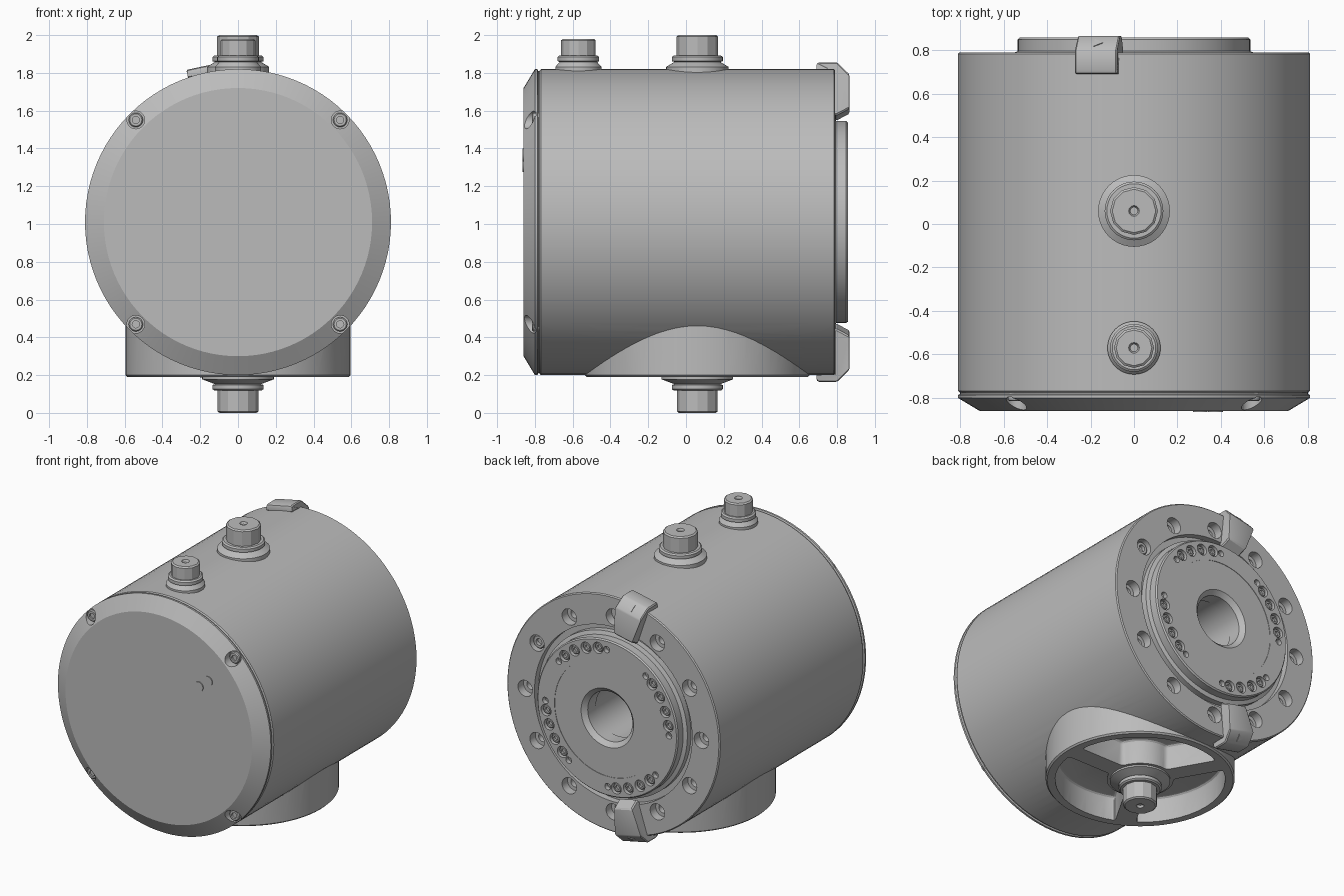
import bpy, bmesh
from math import radians, sin, cos, asin, tau
from mathutils import Matrix

cube = bpy.data.objects.get("Cube")
if cube:
    bpy.data.objects.remove(cube, do_unlink=True)

grey = bpy.data.materials.new("Cast grey")
grey.use_nodes = True
grey.diffuse_color = (0.5, 0.5, 0.5, 1)
grey.node_tree.nodes["Principled BSDF"].inputs["Base Color"].default_value = (0.5, 0.5, 0.5, 1)

MID = 1.01                                   # height of the housing axis
TO_BACK = Matrix.Rotation(radians(-90), 4, 'X')   # turns local +z to +y


def at(x, y, z, turn=Matrix()):
    return Matrix.Translation((x, y, z)) @ turn


def around(radius, degrees, y):
    """Place on the rear face, angle measured from +x towards +z."""
    a = radians(degrees)
    return at(radius * cos(a), y, MID + radius * sin(a), TO_BACK)


def finish(name, bm):
    bmesh.ops.recalc_face_normals(bm, faces=bm.faces)
    mesh = bpy.data.meshes.new(name)
    bm.to_mesh(mesh)
    bm.free()
    mesh.materials.append(grey)
    ob = bpy.data.objects.new(name, mesh)
    bpy.context.collection.objects.link(ob)
    return ob


def lathe(name, profile, places, steps=48, ring=False):
    """Spin (radius, height) points about z and copy to each place."""
    bm = bmesh.new()
    for place in places:
        vs = [bm.verts.new((r, 0, h)) for r, h in profile]
        pairs = list(zip(vs, vs[1:]))
        if ring:
            pairs.append((vs[-1], vs[0]))
        es = [bm.edges.new(p) for p in pairs]
        old = set(bm.verts) - set(vs)
        bmesh.ops.spin(bm, geom=vs + es, cent=(0, 0, 0), axis=(0, 0, 1),
                       angle=tau, steps=steps, use_duplicate=False)
        new = [v for v in bm.verts if v not in old]
        bmesh.ops.remove_doubles(bm, verts=new, dist=1e-5)
        new = [v for v in bm.verts if v not in old]
        bmesh.ops.transform(bm, matrix=place, verts=new)
    return finish(name, bm)


def prism(name, outline, z0, z1):
    bm = bmesh.new()
    face = bm.faces.new([bm.verts.new((x, y, z0)) for x, y in outline])
    ext = bmesh.ops.extrude_face_region(bm, geom=[face])
    top = [g for g in ext["geom"] if isinstance(g, bmesh.types.BMVert)]
    bmesh.ops.translate(bm, verts=top, vec=(0, 0, z1 - z0))
    return finish(name, bm)


def apply(ob, mod):
    bpy.context.view_layer.objects.active = ob
    bpy.ops.object.modifier_apply(modifier=mod.name)


def combine(ob, tool, operation='DIFFERENCE'):
    mod = ob.modifiers.new("Combine", 'BOOLEAN')
    mod.operation, mod.solver, mod.object = operation, 'EXACT', tool
    apply(ob, mod)
    bpy.data.objects.remove(tool, do_unlink=True)


def counterbore(r, depth):
    return [(0, -depth * 1.8), (r * 0.55, -depth * 1.8), (r * 0.55, -depth),
            (r, -depth), (r, 0.1), (0, 0.1)]


def screw(r, h):
    return [(0, -0.02), (r, -0.02), (r, h - 0.006), (r - 0.006, h),
            (r * 0.5, h), (r * 0.5, h * 0.4), (0, h * 0.4)]


axis = at(0, 0, MID, TO_BACK)
HUB_Y = 0.06

# Main housing with recess and bore at the back
housing = lathe("housing", [
    (0, -0.775), (0.803, -0.775), (0.81, -0.768), (0.81, 0.783), (0.803, 0.79),
    (0.60, 0.79), (0.60, 0.745), (0.175, 0.745), (0.175, 0.2), (0, 0.2)],
    [axis], 96)

# Lower round mount, merged with the housing
mount = lathe("mount", [(0, 0.19), (0.585, 0.19), (0.595, 0.20), (0.595, 0.6), (0, 0.6)],
              [at(0, HUB_Y, 0)], 72)
combine(housing, mount, 'UNION')

# Three pockets leave three spokes and a core in the mount
for k in range(3):
    outline = []
    for r, flip in ((0.535, False), (0.21, True)):
        margin = asin(0.065 / r)
        a0, a1 = margin, tau / 3 - margin
        arc = [a0 + (a1 - a0) * i / 14 for i in range(15)]
        if flip:
            arc.reverse()
        outline += [(r * cos(a + k * tau / 3), HUB_Y + r * sin(a + k * tau / 3)) for a in arc]
    pocket = prism("pocket", outline, 0.1, 0.36)
    bevel = pocket.modifiers.new("Round", 'BEVEL')
    bevel.width, bevel.segments = 0.035, 3
    bevel.limit_method, bevel.angle_limit = 'ANGLE', radians(40)
    apply(pocket, bevel)
    combine(housing, pocket)

# Ring of mounting holes on the rear face, one holding a screw
holes = lathe("holes", counterbore(0.055, 0.06),
              [around(0.67, 30 * i, 0.79) for i in range(12)], 24)
combine(housing, holes)
lathe("flange_screw", screw(0.045, 0.04), [around(0.67, 30, 0.73)], 20)

# Rear output disc
disc = lathe("output_disc", [
    (0.17, 0.735), (0.56, 0.735), (0.56, 0.785), (0.535, 0.795), (0.535, 0.848),
    (0.527, 0.857), (0.40, 0.857), (0.40, 0.854), (0.20, 0.854), (0.17, 0.825)],
    [axis], 96, ring=True)
groups = [90 * k for k in range(4)]
bolt_angles = [g + a for g in groups for a in (46.5, 58, 70, 81.5)]
pin_angles = [g + a for g in groups for a in (38.5, 89.5)]
combine(disc, lathe("bores", counterbore(0.038, 0.035),
                    [around(0.47, a, 0.857) for a in bolt_angles], 20))
combine(disc, lathe("pin_bores", counterbore(0.022, 0.03),
                    [around(0.47, a, 0.857) for a in pin_angles], 16))
lathe("disc_bolts", screw(0.031, 0.025), [around(0.47, a, 0.822) for a in bolt_angles], 16)

# Front cover with four sunk screws and two small round plates
cover = lathe("front_cover", [
    (0, -0.86), (0.71, -0.86), (0.81, -0.80), (0.81, -0.787), (0.80, -0.782),
    (0.80, -0.77), (0, -0.77)], [axis], 96)
corners = [45, 135, 225, 315]
combine(cover, lathe("sinks", [(0, 0), (0.047, 0), (0.047, -0.15), (0, -0.15)],
                     [around(0.765, a, -0.795) for a in corners], 24))
to_front = Matrix.Rotation(radians(90), 4, 'X')
lathe("cover_screws", screw(0.038, 0.02),
      [at(0.765 * cos(radians(a)), -0.795, MID + 0.765 * sin(radians(a)), to_front)
       for a in corners], 20)
lathe("round_plates", [(0, -0.003), (0.034, -0.003), (0.034, 0.006), (0, 0.006)],
      [at(x, -0.86, z, to_front) for x, z in ((0.305, 1.31), (0.375, 1.365))], 32)


# Plugs: flared base, collar and a twelve-sided head with a centre dimple
def plug(name, place, base, collar, head, top, foot=-0.03):
    lathe(name + "_base", [
        (0, foot), (base, foot), (base, 0.012), (collar * 0.9, 0.038),
        (collar, 0.042), (collar, 0.064), (collar - 0.01, 0.072), (0, 0.072)], [place], 40)
    lathe(name + "_head", [
        (0, 0.05), (head, 0.05), (head, top - 0.008), (head - 0.01, top),
        (0.025, top), (0.018, top - 0.015), (0, top - 0.015)], [place], 12)


plug("top_plug", at(0, HUB_Y, 1.82), 0.165, 0.135, 0.11, 0.18)
plug("front_plug", at(0, -0.57, 1.82), 0.122, 0.11, 0.092, 0.16)
plug("bottom_plug", at(0, HUB_Y, 0.19, Matrix.Rotation(radians(180), 4, 'X')),
     0.19, 0.135, 0.108, 0.19)

# Hooked clips over the rear edge, with a small raised pointer
for name, angle in (("top_clip", -12), ("bottom_clip", 192)):
    turn = at(0, 0, MID) @ Matrix.Rotation(radians(angle), 4, 'Y')
    side = [(0.69, 0.835), (0.70, 0.845), (0.80, 0.845), (0.865, 0.78), (0.865, 0.60),
            (0.80, 0.565), (0.785, 0.565), (0.785, 0.80), (0.69, 0.80)]
    bm = bmesh.new()
    rows = []
    for s in (-1, 1):
        rows.append([bm.verts.new((s * (0.1 if r > 0.7 else 0.07), y, r)) for y, r in side])
        bm.faces.new(rows[-1])
    for i in range(len(side)):
        j = (i + 1) % len(side)
        bm.faces.new((rows[0][i], rows[0][j], rows[1][j], rows[1][i]))
    bmesh.ops.triangulate(bm, faces=[f for f in bm.faces if len(f.verts) > 4])
    bm.transform(turn)
    clip = finish(name, bm)
    bevel = clip.modifiers.new("Edge", 'BEVEL')
    bevel.width, bevel.segments = 0.008, 1
    bevel.limit_method, bevel.angle_limit = 'ANGLE', radians(40)
    apply(clip, bevel)
    lathe(name + "_pointer", [(0, -0.003), (0.028, -0.003), (0.028, 0.004), (0, 0.004)],
          [turn @ at(0, 0.8325, 0.8125, Matrix.Rotation(radians(-45), 4, 'X'))], 3)

# Smooth round surfaces, keep edges crisp
for ob in bpy.context.scene.objects:
    ob.select_set(ob.type == 'MESH')
bpy.context.view_layer.objects.active = housing
bpy.ops.object.shade_smooth_by_angle(angle=radians(25))
